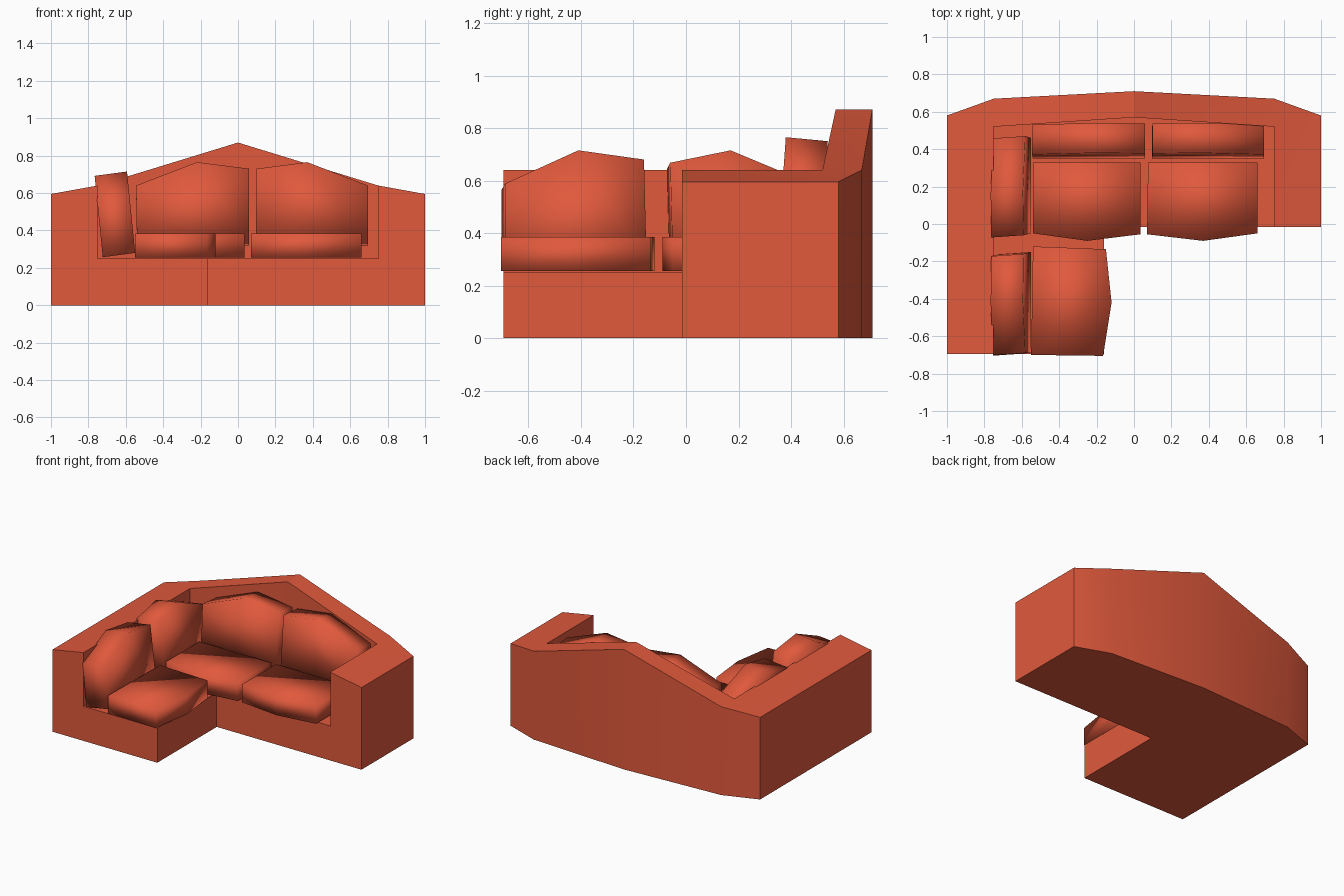
import bpy, bmesh, math

if "Cube" in bpy.data.objects:
    bpy.data.objects.remove(bpy.data.objects["Cube"])

fabric = bpy.data.materials.new("coral red fabric")
fabric.diffuse_color = (0.75, 0.10, 0.045, 1)
fabric.use_nodes = True
fabric.node_tree.nodes["Principled BSDF"].inputs["Base Color"].default_value = fabric.diffuse_color


def finish(bm, name, angle):
    bmesh.ops.remove_doubles(bm, verts=bm.verts, dist=0.0005)
    bmesh.ops.recalc_face_normals(bm, faces=bm.faces)
    me = bpy.data.meshes.new(name)
    bm.to_mesh(me)
    bm.free()
    ob = bpy.data.objects.new(name, me)
    bpy.context.collection.objects.link(ob)
    me.materials.append(fabric)
    bpy.ops.object.select_all(action='DESELECT')
    ob.select_set(True)
    bpy.context.view_layer.objects.active = ob
    bpy.ops.object.shade_smooth_by_angle(angle=math.radians(angle))
    return ob


def cushion(name, outline, offset):
    """Prism: outline swept along an offset vector."""
    bm = bmesh.new()
    face = bm.faces.new([bm.verts.new(p) for p in outline])
    ext = bmesh.ops.extrude_face_region(bm, geom=[face], use_keep_orig=True)
    moved = [g for g in ext["geom"] if isinstance(g, bmesh.types.BMVert)]
    bmesh.ops.translate(bm, verts=moved, vec=offset)
    return finish(bm, name, 100)


# Sofa frame: L-shaped base with sloped arms and a peaked back
FLOOR, LOW, HIGH, PEAK = 0.25, 0.595, 0.64, 0.87
YC, YR, XC = -0.695, -0.015, -0.16      # chaise front, right front, chaise side
outer = [(-1, YC, LOW), (-1, .58, LOW), (-.75, .67, HIGH), (0, .71, PEAK),
         (.75, .67, HIGH), (1, .58, LOW), (1, YR, LOW)]
inner = [(-.75, YC, HIGH), (-.75, .52, HIGH), (-.75, .52, HIGH), (0, .57, PEAK),
         (.75, .52, HIGH), (.75, .52, HIGH), (.75, YR, HIGH)]
bm = bmesh.new()


def face(*pts):
    pts = [p for i, p in enumerate(pts) if p != pts[i - 1]]
    if len(pts) > 2:
        bm.faces.new([bm.verts.new(p) for p in pts])


def at(p, z):
    return (p[0], p[1], z)


for i in range(6):
    a, b, c, d = outer[i], outer[i + 1], inner[i + 1], inner[i]
    face(at(a, 0), at(b, 0), b, a)                      # outside wall
    face(a, b, c, d)                                    # sloped top
    if c != d:
        face(d, c, at(c, FLOOR), at(d, FLOOR))          # inside wall
corner = [(XC, YR), (XC, YC)]
face(*[at(p, 0) for p in outer + corner])               # underside
face(*[at(p, FLOOR) for p in inner[:2] + inner[3:5] + inner[6:] + corner])
face((-1, YC, 0), (XC, YC, 0), (XC, YC, FLOOR), (-.75, YC, FLOOR), inner[0], outer[0])
face((XC, YR, 0), (1, YR, 0), outer[6], inner[6], (.75, YR, FLOOR), (XC, YR, FLOOR))
face((XC, YC, 0), (XC, YR, 0), (XC, YR, FLOOR), (XC, YC, FLOOR))
finish(bm, "sofa_frame", 30)

# Seat cushions
seats = {
    "left_seat": [(-.54, .33), (-.54, -.05), (-.25, -.09), (.035, -.055), (.035, .33)],
    "right_seat": [(.075, .33), (.07, -.055), (.37, -.09), (.66, -.05), (.66, .33)],
    "chaise_seat": [(-.54, -.12), (-.55, -.70), (-.165, -.705), (-.12, -.42), (-.15, -.135)],
}
for name, pts in seats.items():
    cushion(name + "_cushion", [(x, y, .255) for x, y in pts], (0, 0, .13))

# Back cushions leaning against the back
backs = {
    "left_back": [(-.54, .335), (.06, .335), (.06, .73), (-.22, .765), (-.545, .64)],
    "right_back": [(.095, .335), (.695, .335), (.695, .64), (.37, .765), (.10, .73)],
}
for name, pts in backs.items():
    cushion(name + "_cushion", [(x, .35 + (z - .335) * .07, z) for x, z in pts],
            (0, .16, -.015))

# Side cushions leaning against the long left arm
sides = {
    "side_rear": [(-.05, .28), (.46, .28), (.47, .59), (.17, .715), (-.06, .668)],
    "side_front": [(-.69, .28), (-.15, .28), (-.16, .68), (-.41, .715), (-.69, .588)],
}
for name, pts in sides.items():
    cushion(name + "_cushion", [(-.55 - (z - .28) * .1, y, z) for y, z in pts],
            (-.173, -.012, -.023))
